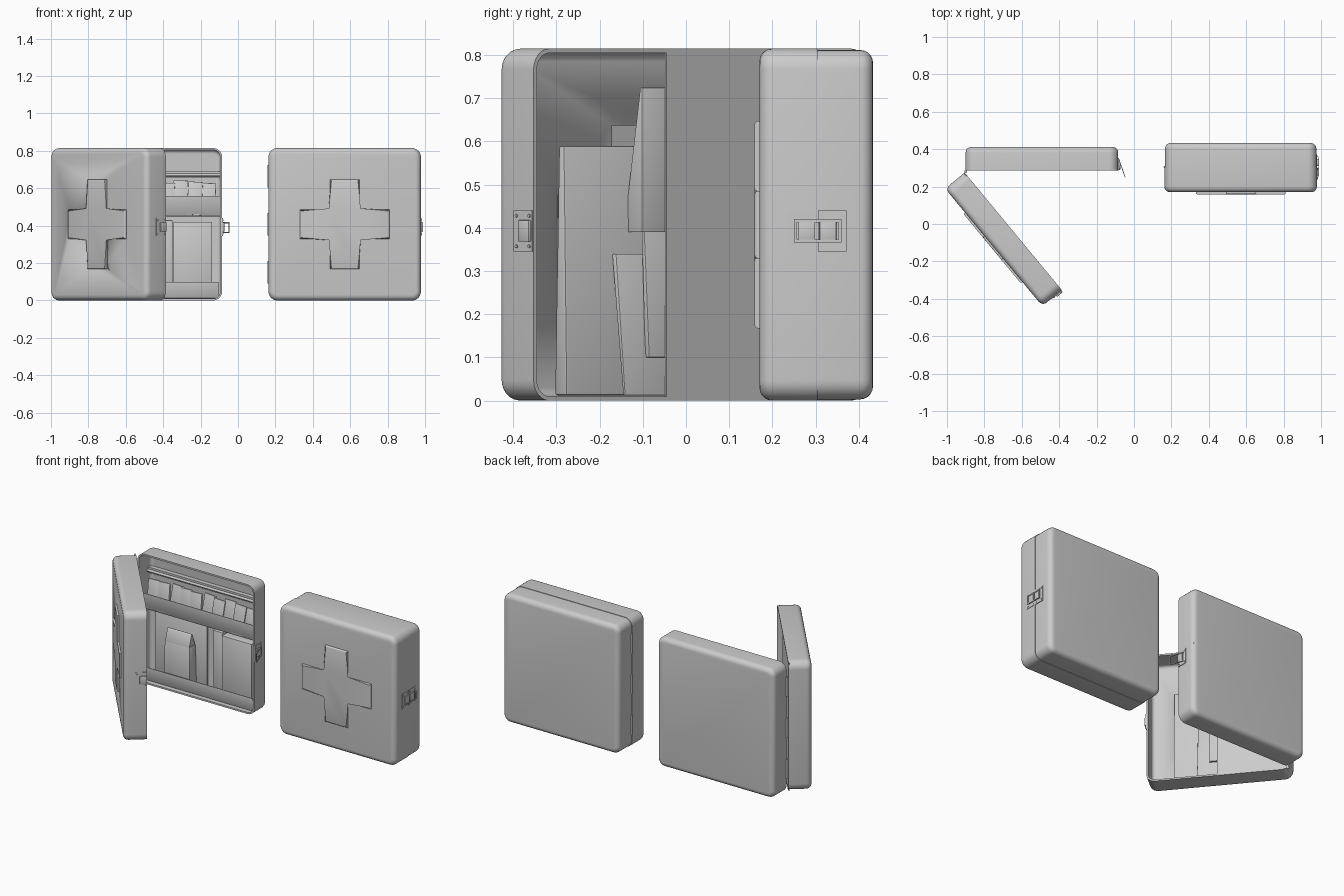
import bpy, bmesh, random
from math import sin, cos, pi, radians
from mathutils import Matrix, Vector

if "Cube" in bpy.data.objects:
    bpy.data.objects.remove(bpy.data.objects["Cube"])

random.seed(4)
W, H, D = 0.815, 0.815, 0.135
T = Matrix.Translation


def finish(name, bm, M, bevel=0, seg=2):
    if bevel:
        bmesh.ops.bevel(bm, geom=bm.edges[:], offset=bevel, segments=seg, affect='EDGES', profile=0.5)
    bmesh.ops.transform(bm, matrix=M, verts=bm.verts)
    bmesh.ops.recalc_face_normals(bm, faces=bm.faces)
    me = bpy.data.meshes.new(name)
    bm.to_mesh(me)
    bm.free()
    ob = bpy.data.objects.new(name, me)
    bpy.context.collection.objects.link(ob)
    bpy.ops.object.select_all(action='DESELECT')
    ob.select_set(True)
    bpy.context.view_layer.objects.active = ob
    bpy.ops.object.shade_smooth_by_angle(angle=radians(35))
    return ob


def prism(name, M, x0, x1, bottom, top, z0, z1, bevel=0.003):
    """Slab whose depth range (near, far) may differ at bottom and top."""
    bm = bmesh.new()
    v = [bm.verts.new((x, y, z)) for z, ys in ((z0, bottom), (z1, top))
         for x, y in ((x0, ys[0]), (x1, ys[0]), (x1, ys[1]), (x0, ys[1]))]
    for f in ((3, 2, 1, 0), (4, 5, 6, 7), (0, 1, 5, 4), (1, 2, 6, 5), (2, 3, 7, 6), (3, 0, 4, 7)):
        bm.faces.new([v[i] for i in f])
    return finish(name, bm, M, bevel)


def box(name, M, x0, x1, y0, y1, z0, z1, bevel=0.0):
    return prism(name, M, x0, x1, (y0, y1), (y0, y1), z0, z1, bevel)


def shell(name, M, depth, shrink=0.0, r=0.048, f=0.03, t=0.01):
    """Rounded tray: open at y=0, closed outside at y=depth."""
    bm = bmesh.new()

    def ring(inset, y):
        rad = max(r - inset, 0.006)
        out = []
        for k, (cx, cz) in enumerate(((1, 1), (0, 1), (0, 0), (1, 0))):
            ax = W - inset - rad if cx else inset + rad
            az = H - inset - rad if cz else inset + rad
            for i in range(7):
                a = (k + i / 6) * pi / 2
                out.append(bm.verts.new((ax + rad * cos(a), y, az + rad * sin(a))))
        return out

    def fillet(base, d, fr):
        return [(base + fr * (1 - cos(a)), d - fr + fr * sin(a))
                for a in (i * pi / 10 for i in range(6))]
    spec = fillet(shrink + t, depth - t, f - t)[::-1] + [(shrink + t, 0), (shrink, 0)] + fillet(shrink, depth, f)
    rings = [ring(*s) for s in spec]
    for a, b in zip(rings, rings[1:]):
        for i in range(len(a)):
            j = (i + 1) % len(a)
            bm.faces.new((a[i], a[j], b[j], b[i]))
    bm.faces.new(rings[0])
    bm.faces.new(rings[-1])
    return finish(name, bm, M)


def cross(name, M, y0, y1, arm=0.24, half=0.078, bevel=0.007):
    bm = bmesh.new()
    q = [(half, half), (half, arm), (-half, arm)]
    pts = []
    for k in range(4):
        c, s = round(cos(k * pi / 2)), round(sin(k * pi / 2))
        pts += [(c * x - s * z, s * x + c * z) for x, z in q]
    lo = [bm.verts.new((x + W / 2, y0, z + H / 2)) for x, z in pts]
    hi = [bm.verts.new((x + W / 2, y1, z + H / 2)) for x, z in pts]
    bm.faces.new(lo)
    top = bm.faces.new(hi)
    for i in range(12):
        j = (i + 1) % 12
        bm.faces.new((lo[i], lo[j], hi[j], hi[i]))
    if bevel:
        bmesh.ops.bevel(bm, geom=list(top.edges), offset=bevel, segments=3, affect='EDGES', profile=0.5)
    return finish(name, bm, M)


def rod(name, M, p, axis, radius, length, n=12):
    bm = bmesh.new()
    bmesh.ops.create_cone(bm, cap_ends=True, segments=n, radius1=radius, radius2=radius, depth=length)
    rot = Vector((0, 0, 1)).rotation_difference(Vector(axis)).to_matrix().to_4x4()
    return finish(name, bm, M @ T(p) @ rot)


def latch_plate(name, M):
    """x points out of the wall, y runs away from the seam."""
    box(name + "_plate", M, -0.002, 0.004, 0.001, 0.067, 0.345, 0.44)
    box(name + "_catch", M, 0.003, 0.012, 0.004, 0.043, 0.368, 0.418, 0.003)
    for y in (0.01, 0.056):
        for z in (0.357, 0.428):
            rod(name + "_rivet", M, (0.005, y, z), (1, 0, 0), 0.004, 0.004, 8)


def link_frame(name, M, length, z0, z1, w=0.007):
    box(name + "_side_low", M, 0, 0.004, 0, length, z0, z0 + w)
    box(name + "_side_high", M, 0, 0.004, 0, length, z1 - w, z1)
    box(name + "_end_near", M, 0, 0.004, 0, w, z0, z1)
    box(name + "_end_far", M, 0, 0.004, length - w, length, z0, z1)


# Placement frames: local y points to the closed outer face
closed_back = T((0.163, 0.305, 0))
closed_front = T((0.978, 0.305, 0)) @ Matrix.Rotation(pi, 4, 'Z')
open_base = T((-0.9, 0.285, 0))
open_lid = T((-0.386, -0.353, 0)) @ Matrix.Rotation(radians(129.6), 4, 'Z')

# Closed case
shell("closed_back_shell", closed_back, 0.128, 0.003)
shell("closed_front_shell", closed_front, D)
cross("closed_cross", closed_front, D - 0.001, D + 0.011)
latch_plate("closed_rear_latch", T((0.975, 0.305, 0)))
latch_plate("closed_front_latch", T((0.976, 0.303, 0)) @ Matrix.Diagonal((1, -1, 1, 1)))
link_frame("closed_link", T((0.986, 0.25, 0)), 0.11, 0.366, 0.42)

# Open case shells, lid cross pressed through from inside
shell("open_base_shell", open_base, 0.127)
lid = shell("open_lid_shell", open_lid, D)
cut = cross("cross_cutter", open_lid, D - 0.04, D + 0.002, 0.23, 0.069, 0)
mod = lid.modifiers.new("pressed_cross", 'BOOLEAN')
mod.operation, mod.object, mod.solver = 'DIFFERENCE', cut, 'EXACT'
bpy.context.view_layer.objects.active = lid
bpy.ops.object.modifier_apply(modifier=mod.name)
bpy.data.objects.remove(cut)
cross("open_lid_cross", open_lid, D - 0.001, D + 0.011)
latch_plate("lid_latch", open_lid @ Matrix.Diagonal((-1, 1, 1, 1)))
latch_plate("base_latch", T((-0.085, 0.285, 0)))
link_frame("loose_link", T((-0.08, 0.35, 0)) @ Matrix.Rotation(radians(199.3), 4, 'Z'), 0.106, 0.36, 0.42)

# Hinge barrels
for z in (0.15, 0.407, 0.665):
    rod("closed_hinge", Matrix(), (0.164, 0.305, z), (0, 0, 1), 0.006, 0.12)
    rod("open_hinge", Matrix(), (-0.9, 0.281, z), (0, 0, 1), 0.008, 0.12)

# Lid interior: half-width page and pouches behind it
box("lid_page", open_lid, 0.40, 0.81, 0.001, 0.006, 0.004, 0.811)
prism("lid_large_pouch", open_lid, 0.145, 0.79, (0.055, 0.1), (0.065, 0.085), 0.012, 0.59, 0.006)
prism("lid_upper_pouch", open_lid, 0.336, 0.5, (0.012, 0.08), (0.012, 0.02), 0.39, 0.725)
prism("lid_lower_pouch", open_lid, 0.285, 0.6, (0.012, 0.02), (0.045, 0.06), 0.012, 0.34)
prism("lid_small_pouch", open_lid, 0.355, 0.6, (0.009, 0.025), (0.03, 0.04), 0.1, 0.44)

# Base interior: rail, sachet row in a pocket
rod("sachet_rail", open_base, (W / 2, 0.085, 0.672), (1, 0, 0), 0.008, 0.79)
box("rail_backing", open_base, 0.01, 0.805, 0.09, 0.118, 0.655, 0.69)
n = 10
for i in range(n):
    x = 0.035 + i * 0.074
    M = open_base @ T((x, 0, 0.5)) @ Matrix.Rotation(random.uniform(-0.08, 0.08), 4, 'Y')
    near = random.uniform(0.035, 0.05)
    prism("sachet", M, 0, 0.078, (near, near + 0.02), (near + 0.03, near + 0.038),
          -0.04, random.uniform(0.125, 0.145), 0.002)
prism("upper_pocket", open_base, 0.01, 0.805, (0.04, 0.05), (0.015, 0.02), 0.45, 0.56, 0.002)
box("upper_pocket_floor", open_base, 0.01, 0.805, 0.042, 0.12, 0.45, 0.456)

# Base interior: lower pocket and supplies
prism("lower_pocket", open_base, 0.02, 0.795, (0.025, 0.035), (0.01, 0.016), 0.012, 0.1, 0.002)
prism("folded_bag_body", open_base, 0.16, 0.34, (0.03, 0.11), (0.035, 0.1), 0.03, 0.29, 0.012)
prism("folded_bag_top", open_base, 0.165, 0.335, (0.036, 0.098), (0.06, 0.072), 0.28, 0.36, 0.004)
box("tall_box", open_base, 0.555, 0.762, 0.045, 0.115, 0.03, 0.42, 0.004)
box("thin_packet", open_base, 0.485, 0.55, 0.06, 0.115, 0.03, 0.43, 0.004)
box("flat_packet", open_base, 0.05, 0.41, 0.105, 0.117, 0.03, 0.43, 0.003)
